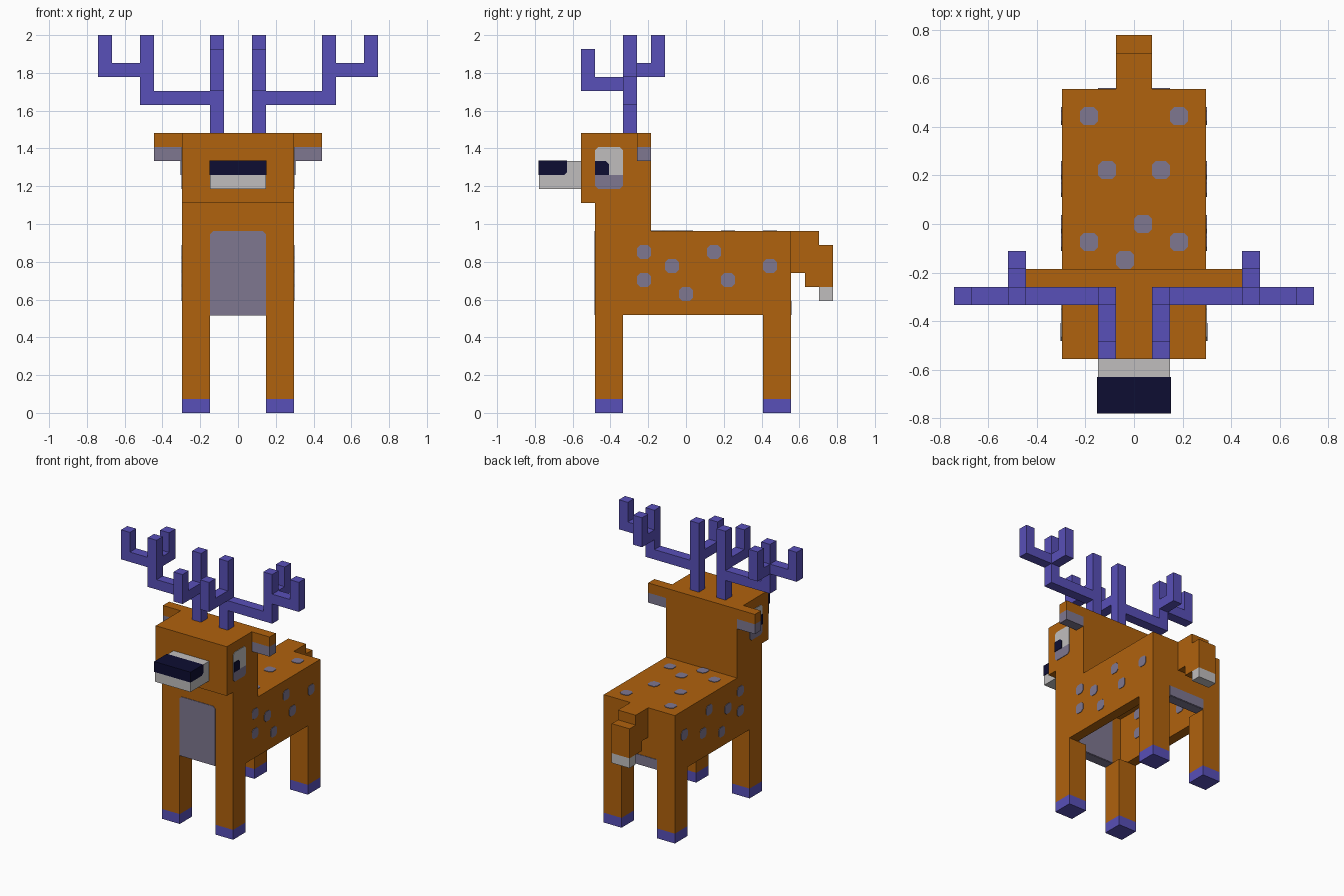
import bpy, bmesh
from mathutils import Vector

if "Cube" in bpy.data.objects:
    bpy.data.objects.remove(bpy.data.objects["Cube"])

U = 2 / 27          # one block of the model
THIN = 0.05         # plate thickness in blocks
CUT = 0.22          # clipped corner size of painted patches


def material(name, rgb):
    m = bpy.data.materials.new(name)
    m.use_nodes = True
    m.diffuse_color = (*rgb, 1)
    m.node_tree.nodes["Principled BSDF"].inputs["Base Color"].default_value = (*rgb, 1)
    return m


fur = material("orange_brown_fur", (0.434, 0.122, 0.004))
patch = material("mauve_grey", (0.21, 0.184, 0.279))
horn = material("violet_horn", (0.098, 0.08, 0.479))
pale = material("pale_grey", (0.527, 0.515, 0.515))
dark = material("dark_navy", (0.004, 0.004, 0.032))


def finish(name, bm, mat):
    bmesh.ops.recalc_face_normals(bm, faces=bm.faces)
    bmesh.ops.scale(bm, vec=(U, U, U), verts=bm.verts)
    mesh = bpy.data.meshes.new(name)
    bm.to_mesh(mesh)
    bm.free()
    mesh.materials.append(mat)
    ob = bpy.data.objects.new(name, mesh)
    bpy.context.collection.objects.link(ob)
    return ob


def prism(name, axis, lo, hi, profile, mat):
    """Extrude a profile along an axis: x uses (y, z), y uses (x, z), z uses (x, y)."""
    bm = bmesh.new()
    verts = []
    for a, b in profile:
        co = [a, b]
        co.insert("xyz".index(axis), lo)
        verts.append(bm.verts.new(co))
    face = bm.faces.new(verts)
    out = bmesh.ops.extrude_face_region(bm, geom=[face])["geom"]
    move = Vector([(hi - lo) * (k == axis) for k in "xyz"])
    bmesh.ops.translate(bm, vec=move, verts=[v for v in out if isinstance(v, bmesh.types.BMVert)])
    return finish(name, bm, mat)


def rect(a0, a1, b0, b1, cuts=""):
    """Rectangle with chosen corners clipped (b/t = bottom/top, l/r = low/high side)."""
    pts = []
    for key, a, b, da, db in (("bl", a0, b0, 1, 1), ("br", a1, b0, -1, 1),
                              ("tr", a1, b1, -1, -1), ("tl", a0, b1, 1, -1)):
        if key in cuts.split():
            pair = [(a, b + db * CUT), (a + da * CUT, b)]
            pts += pair if key in ("bl", "tr") else pair[::-1]
        else:
            pts.append((a, b))
    return pts


def box(name, x0, x1, y0, y1, z0, z1, mat):
    return prism(name, "z", z0, z1, rect(x0, x1, y0, y1), mat)


def plate(name, axis, at, out, profile, mat, t=THIN):
    return prism(name, axis, at, at + out * t, profile, mat)


# Hollow body, open underneath
FRONT, BACK, BELLY, ROOF = -6.5, 7.5, 7, 13
bm = bmesh.new()
bmesh.ops.create_cube(bm, size=1)
bmesh.ops.scale(bm, vec=(8, BACK - FRONT, ROOF - BELLY), verts=bm.verts)
bmesh.ops.translate(bm, vec=(0, (FRONT + BACK) / 2, (BELLY + ROOF) / 2), verts=bm.verts)
bm.normal_update()
under = [f for f in bm.faces if f.normal.z < -0.9]
bmesh.ops.inset_region(bm, faces=under, thickness=1, use_even_offset=True)
hole = bmesh.ops.extrude_discrete_faces(bm, faces=under)["faces"]
bmesh.ops.translate(bm, vec=(0, 0, ROOF - BELLY - 1), verts=hole[0].verts)
finish("body", bm, fur)

# Neck and head in one stepped profile
prism("neck_and_head", "x", -4, 4,
      [(-6.5, 13), (-2.5, 13), (-2.5, 20), (-7.5, 20), (-7.5, 15), (-6.5, 15)], fur)

# Muzzle and nose
box("muzzle", -2, 2, -10.5, -7.5, 16, 18, pale)
prism("nose", "x", -2 - THIN, 2 + THIN,
      rect(-10.5 - THIN, -8.5, 17, 18 + THIN, "br"), dark)

# Tail with pale tip
prism("tail", "x", -1, 1, [(7.5, 13), (9.5, 13), (9.5, 12), (10.5, 12),
                           (10.5, 9), (8.5, 9), (8.5, 10), (7.5, 10)], fur)
box("tail_tip", -1, 1, 9.5, 10.5, 8, 9, pale)

# Chest and rump patches, on the outside, inside and underside of the walls
for name, y, out, top, cuts in (("chest", FRONT, -1, ROOF, "tl tr"), ("rump", BACK, 1, 8, "")):
    inner = y - out
    plate(name + "_patch", "y", y, out, rect(-2, 2, BELLY, top, cuts), patch)
    plate(name + "_inner_patch", "y", inner, -out, rect(-2, 2, BELLY, min(top, ROOF - 1)), patch)
    plate(name + "_under_patch", "z", BELLY, -1, rect(-2, 2, min(y, inner), max(y, inner)), patch)

ALL = "bl br tr tl"


def spot(name, axis, at, out, a, b):
    shape = rect(a - 0.5, a + 0.5, b - 0.5, b + 0.5, ALL)
    plate(name, axis, at, out, shape, patch)
    plate(name + "_inner", axis, at - out, -out, shape, patch)


# Spots on the back
for x, y in ((-2.5, 6), (2.5, 6), (-1.5, 3), (1.5, 3), (0.5, 0), (-2.5, -1), (2.5, -1), (-0.5, -2)):
    spot("back_spot", "z", ROOF, 1, x, y)

# Antler bars on the left side: x, y and z ranges
ANTLER = {
    "stem": (1, 2, -4.5, -3.5, 20, 27),
    "front_bar": (1, 2, -7.5, -4.5, 23, 24),
    "front_tine": (1, 2, -7.5, -6.5, 24, 26),
    "side_bar": (2, 7, -4.5, -3.5, 22, 23),
    "side_tine": (6, 7, -4.5, -3.5, 23, 27),
    "outer_bar": (7, 10, -4.5, -3.5, 24, 25),
    "outer_tine": (9, 10, -4.5, -3.5, 25, 27),
    "rear_bar": (6, 7, -3.5, -1.5, 24, 25),
    "rear_tine": (6, 7, -2.5, -1.5, 25, 27),
}

# Paired parts
for side, s in (("left", 1), ("right", -1)):
    for end, y in (("front", FRONT), ("hind", BACK - 2)):
        box(f"{side}_{end}_leg", 2 * s, 4 * s, y, y + 2, 1, BELLY, fur)
        box(f"{side}_{end}_hoof", 2 * s, 4 * s, y, y + 2, 0, 1, horn)

    box(f"{side}_ear", 4 * s, 6 * s, -3.5, -2.5, 19, 20, fur)
    box(f"{side}_ear_lower", 4 * s, 6 * s, -3.5, -2.5, 18, 19, patch)

    plate(f"{side}_eye_white", "x", 4 * s, s, rect(-6.5, -4.5, 17, 19, "tl tr"), pale)
    plate(f"{side}_eye_shade", "x", 4 * s, s, rect(-6.5, -4.5, 16, 17, "bl br"), patch)
    plate(f"{side}_pupil", "x", 4 * s, s, rect(-6.5, -5.5, 17, 18, "tr"), dark, 2 * THIN)

    for y, z in ((-3, 11.5), (-3, 9.5), (-1, 10.5), (0, 8.5), (2, 11.5), (3, 9.5), (6, 10.5)):
        spot(f"{side}_flank_spot", "x", 4 * s, s, y, z)

    for part, (x0, x1, *rest) in ANTLER.items():
        box(f"{side}_antler_{part}", x0 * s, x1 * s, *rest, horn)
